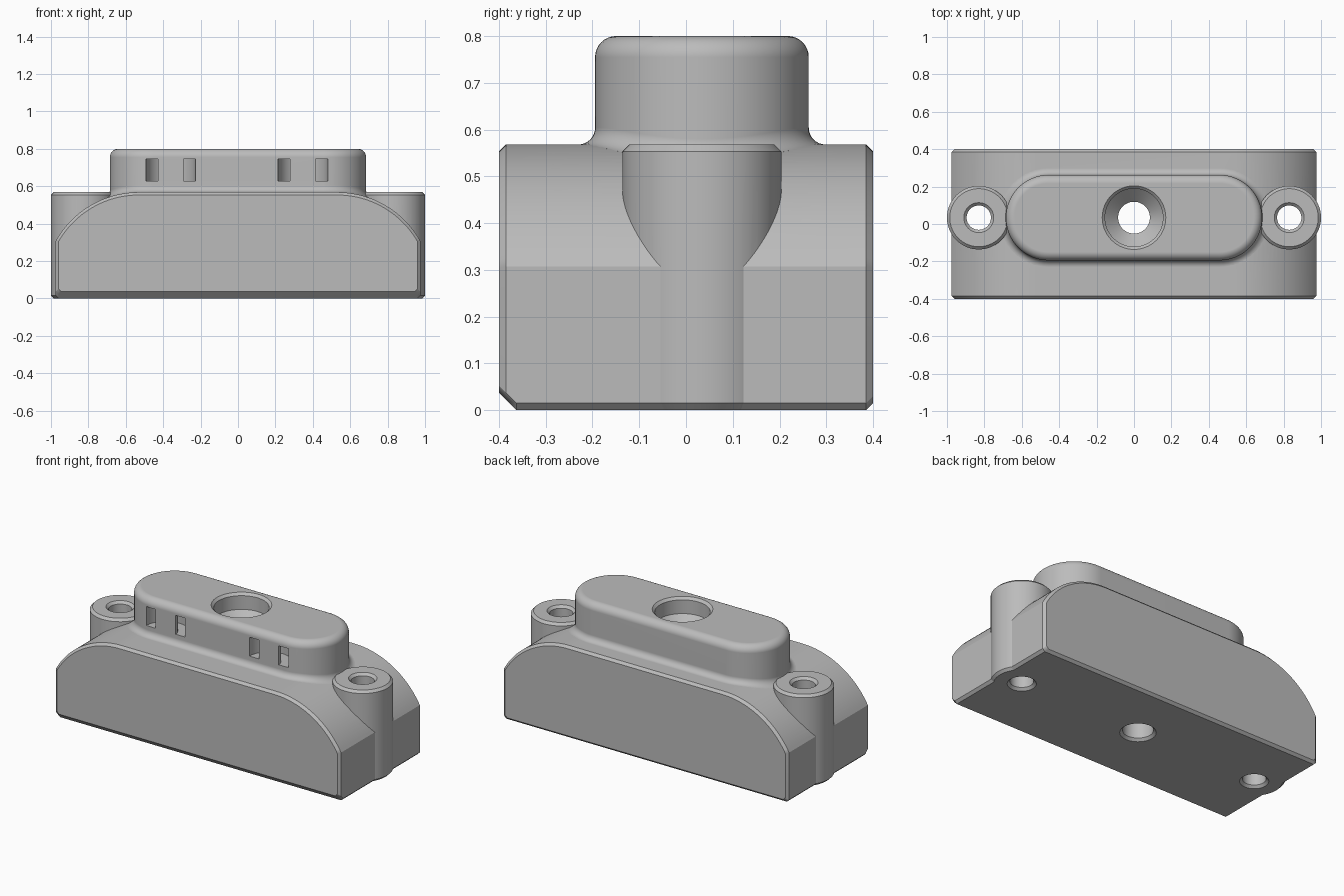
import bpy, bmesh
from math import sin, cos, pi, sqrt, asin

if "Cube" in bpy.data.objects:
    bpy.data.objects.remove(bpy.data.objects["Cube"])

grey = bpy.data.materials.new("plain grey")
grey.use_nodes = True
colour = (0.5, 0.5, 0.5, 1)
grey.diffuse_color = colour
grey.node_tree.nodes["Principled BSDF"].inputs["Base Color"].default_value = colour

HALF, TOP = 0.975, 0.568            # body half length and height
ARC_X, ARC_R = 0.53, 0.51           # shoulder arc
ARC_Z = TOP - ARC_R
MID = 0.034                         # y of the boss and ear axes
EAR_X, EAR_R = 0.83, 0.17
C = 0.015                           # common chamfer


def loft(name, rings):
    """Closed solid skinned over rings of equal point count."""
    bm = bmesh.new()
    loops = [[bm.verts.new(p) for p in ring] for ring in rings]
    n = len(loops[0])
    for a, b in zip(loops, loops[1:]):
        for i in range(n):
            j = (i + 1) % n
            bm.faces.new((a[i], a[j], b[j], b[i]))
    bm.faces.new(loops[0])
    bm.faces.new(loops[-1])
    bmesh.ops.recalc_face_normals(bm, faces=bm.faces)
    mesh = bpy.data.meshes.new(name)
    bm.to_mesh(mesh)
    bm.free()
    mesh.materials.append(grey)
    obj = bpy.data.objects.new(name, mesh)
    bpy.context.collection.objects.link(obj)
    return obj


def lathe(name, x, profile, n=64):
    """Solid of revolution about a vertical axis; profile is (radius, z)."""
    return loft(name, [[(x + r * cos(2 * pi * i / n), MID + r * sin(2 * pi * i / n), z)
                        for i in range(n)] for r, z in profile])


def combine(target, tool, operation):
    tool.hide_render = True
    mod = target.modifiers.new("combine", "BOOLEAN")
    mod.operation, mod.solver, mod.object = operation, "EXACT", tool
    bpy.context.view_layer.objects.active = target
    bpy.ops.object.modifier_apply(modifier=mod.name)
    bpy.data.objects.remove(tool)


def surface_z(x):
    dx = max(0, abs(x) - ARC_X)
    return ARC_Z + sqrt(ARC_R ** 2 - dx ** 2)


# Body: arched section lofted front to back, with chamfered rims
def section(y, inset, floor):
    x, r = HALF - inset, ARC_R - inset
    end = asin((x - ARC_X) / r)
    right = [(x - C, floor), (x, floor + C)]
    right += [(ARC_X + r * sin(end * (1 - i / 24)), ARC_Z + r * cos(end * (1 - i / 24)))
              for i in range(25)]
    outline = right + [(-px, pz) for px, pz in reversed(right)]
    return [(px, y, pz) for px, pz in outline]


body = loft("mount_body", [section(-0.4, C, 0.037), section(-0.385, 0, 0.022),
                           section(-0.363, 0, 0), section(0.385, 0, 0),
                           section(0.4, C, C)])

# Raised capsule boss with rounded top and a fillet that follows the body
BOSS_X, BOSS_R, BOSS_TOP = 0.685, 0.2285, 0.8
FILLET, ROUND = 0.036, 0.045


def capsule(offset, height, on_surface=False):
    pts = []
    for side in (1, -1):
        for i in range(33):
            a = -pi / 2 + pi * i / 32
            r = BOSS_R + offset
            x = side * (BOSS_X - BOSS_R + r * cos(a))
            z = surface_z(x) + height if on_surface else height
            pts.append((x, MID + side * r * sin(a), z))
    return pts


rings = [capsule(-0.04, 0.35), capsule(FILLET, -0.01, True)]
for i in range(9):
    t = pi / 2 * i / 8
    rings.append(capsule(FILLET * (1 - sin(t)), FILLET * (1 - cos(t)), True))
for i in range(9):
    t = pi / 2 * i / 8
    rings.append(capsule(ROUND * (cos(t) - 1), BOSS_TOP + ROUND * (sin(t) - 1)))
combine(body, loft("boss", rings), "UNION")

# Screw ears at both ends
for side in (-1, 1):
    combine(body, lathe("ear", side * EAR_X, [
        (EAR_R - C, 0), (EAR_R, C), (EAR_R, TOP - C), (EAR_R - C, TOP)], 96), "UNION")

# Screw holes through the ears
for side in (-1, 1):
    combine(body, lathe("ear_hole", side * EAR_X, [
        (0.095, -C), (0.065, C), (0.065, TOP - C), (0.095, TOP + C)]), "DIFFERENCE")

# Countersunk centre hole
combine(body, lathe("centre_hole", 0, [
    (0.115, -C), (0.085, C), (0.085, 0.63), (0.155, 0.70),
    (0.155, BOSS_TOP - C), (0.185, BOSS_TOP + C)]), "DIFFERENCE")

# Curved strap channels, each opening as a pair of windows in the boss front
for x in (-0.359, 0.347):
    front = MID - BOSS_R
    path = []
    for r, order in ((0.133, range(25)), (0.068, range(24, -1, -1))):
        arc = [(x + r * cos(pi * i / 24), front + r * sin(pi * i / 24)) for i in order]
        path += [(arc[0][0], front - 0.05)] + arc + [(arc[-1][0], front - 0.05)]
    combine(body, loft("strap_channel", [[(px, py, z) for px, py in path]
                                         for z in (0.628, 0.745)]), "DIFFERENCE")

# Smooth shading with crisp edges
bpy.ops.object.select_all(action="DESELECT")
body.select_set(True)
bpy.context.view_layer.objects.active = body
bpy.ops.object.shade_smooth_by_angle(angle=pi / 6)
weighted = body.modifiers.new("flat face normals", "WEIGHTED_NORMAL")
weighted.keep_sharp = True
